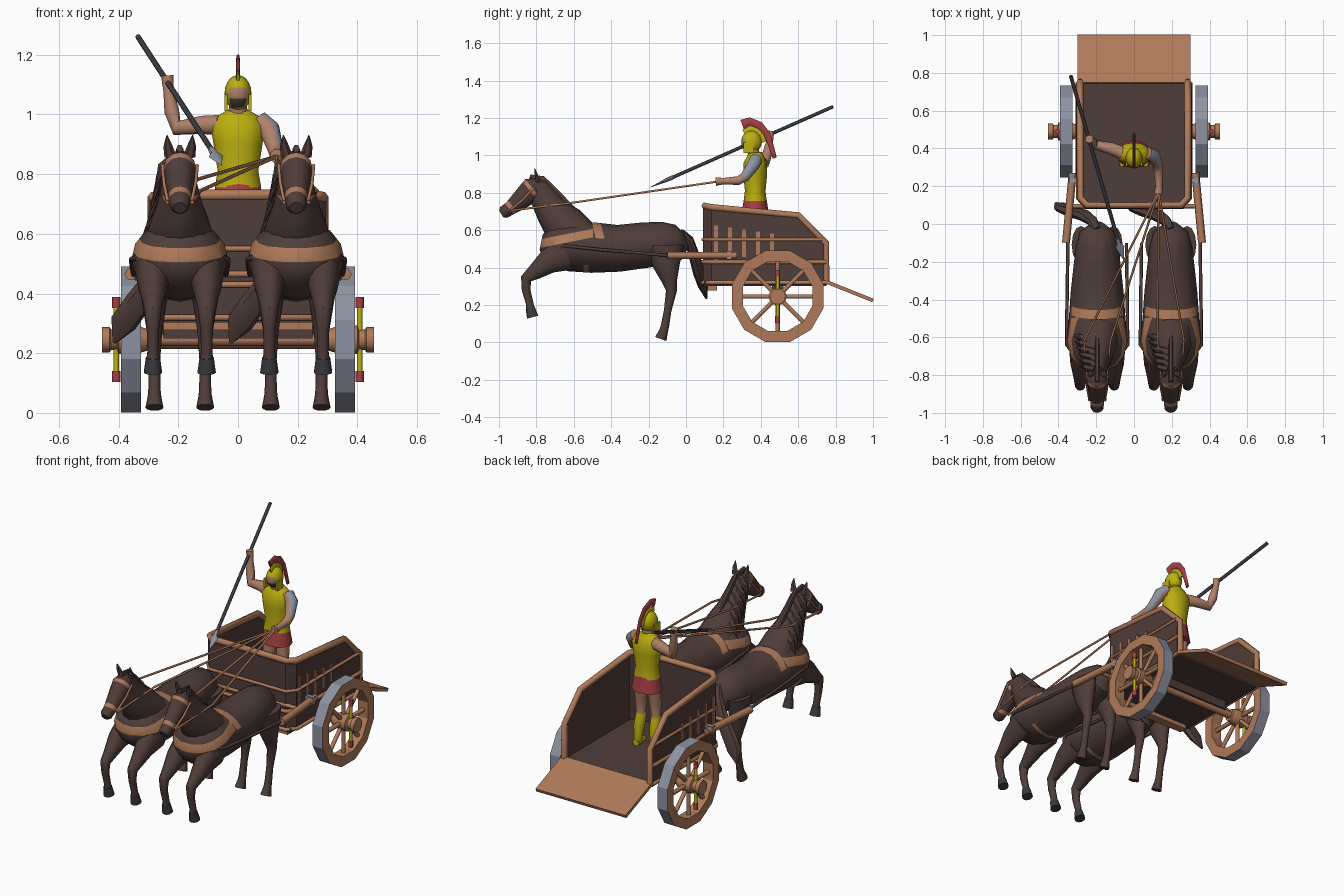
import bpy, bmesh, math, random
from mathutils import Vector as V, Matrix

if "Cube" in bpy.data.objects:
    bpy.data.objects.remove(bpy.data.objects["Cube"])
random.seed(3)

def material(name, r, g, b):
    m = bpy.data.materials.new(name)
    m.diffuse_color = (r, g, b, 1)
    m.use_nodes = True
    m.node_tree.nodes["Principled BSDF"].inputs["Base Color"].default_value = m.diffuse_color
    return m

BROWN = material("dark brown", .078, .047, .04)
TAN = material("tan wood", .43, .195, .10)
GOLD = material("yellow brass", .50, .43, .005)
RED = material("red cloth", .38, .05, .055)
STEEL = material("grey steel", .27, .29, .36)
DARK = material("dark grey", .045, .045, .05)
SKIN = material("skin", .43, .22, .14)

def finish(name, bm, *mats):
    bmesh.ops.recalc_face_normals(bm, faces=bm.faces)
    me = bpy.data.meshes.new(name)
    bm.to_mesh(me)
    bm.free()
    for m in mats:
        me.materials.append(m)
    o = bpy.data.objects.new(name, me)
    bpy.context.collection.objects.link(o)
    return o

def tube(name, pts, *mats, n=12, ref=(1, 0, 0)):
    """Loft of ellipses: each point is x, y, z, half width, half depth."""
    bm, rings, P = bmesh.new(), [], [V(p[:3]) for p in pts]
    for i, p in enumerate(pts):
        t = (P[min(i + 1, len(P) - 1)] - P[max(i - 1, 0)]).normalized()
        s = V(ref)
        s = (s - t * s.dot(t)).normalized()
        u = t.cross(s)
        rings.append([bm.verts.new(P[i] + s * p[3] * math.cos(a) + u * p[-1] * math.sin(a))
                      for a in (2 * math.pi * k / n for k in range(n))])
    for A, B in zip(rings, rings[1:]):
        for k in range(n):
            bm.faces.new((A[k], A[(k + 1) % n], B[(k + 1) % n], B[k]))
    bm.faces.new(rings[0])
    bm.faces.new(rings[-1])
    o = finish(name, bm, *mats)
    smooth.append(o)
    return o

def rod(name, pts, r, mat, res=1):
    c = bpy.data.curves.new(name, 'CURVE')
    c.dimensions, c.bevel_depth, c.bevel_resolution, c.use_fill_caps = '3D', r, res, True
    s = c.splines.new('POLY')
    s.points.add(len(pts) - 1)
    for q, p in zip(s.points, pts):
        q.co = (*p, 1)
    tmp = bpy.data.objects.new(name + "_path", c)
    bpy.context.collection.objects.link(tmp)
    bpy.context.view_layer.update()
    me = bpy.data.meshes.new_from_object(tmp.evaluated_get(bpy.context.evaluated_depsgraph_get()))
    bpy.data.objects.remove(tmp)
    me.materials.clear()
    me.materials.append(mat)
    o = bpy.data.objects.new(name, me)
    bpy.context.collection.objects.link(o)
    return o

def box(name, c, size, mat, rx=0):
    bm = bmesh.new()
    bmesh.ops.create_cube(bm, size=1, matrix=Matrix.Translation(c) @ Matrix.Rotation(rx, 4, 'X') @ Matrix.Diagonal((*size, 1)))
    return finish(name, bm, mat)

def stripe(o, co, no, w, keep=lambda c: True):
    """Cut a band into a mesh and give it the second material."""
    bm, co, no = bmesh.new(), V(co), V(no).normalized()
    bm.from_mesh(o.data)
    for d in (-w / 2, w / 2):
        bmesh.ops.bisect_plane(bm, geom=bm.verts[:] + bm.edges[:] + bm.faces[:], plane_co=co + no * d, plane_no=no)
    for f in bm.faces:
        c = f.calc_center_median()
        if abs((c - co).dot(no)) < w / 2 and keep(c):
            f.material_index = 1
    bm.to_mesh(o.data)
    bm.free()

def paint(o, rule):
    for f in o.data.polygons:
        f.material_index = rule(f.center, f.normal)

smooth = []
yz = lambda x, rows: [(x, *r) for r in rows]

# ---- horse, built once at x = 0 and copied ----
body = tube("horse_body", yz(0, [(.0, .55, .035, .04), (-.04, .535, .09, .095), (-.12, .53, .112, .115),
    (-.22, .52, .125, .122), (-.36, .503, .14, .125), (-.5, .507, .15, .135), (-.62, .515, .162, .135),
    (-.70, .52, .14, .115), (-.75, .53, .10, .08), (-.775, .535, .04, .04)]), BROWN, TAN, n=16)
stripe(body, (0, -.77, .53), (0, -.2, 1), .045, lambda c: c.y < -.45)
stripe(body, (0, -.47, .6), (0, 1, .25), .045, lambda c: c.z > .56)
stripe(body, (0, -.535, .4), (0, 1, 0), .025, lambda c: c.z < .43)
neck = tube("horse_neck", yz(0, [(-.55, .55, .12, .10), (-.65, .62, .105, .12), (-.715, .70, .075, .09),
    (-.765, .78, .055, .072), (-.80, .84, .045, .055)]), BROWN)
head = tube("horse_head", yz(0, [(-.765, .85, .032, .035), (-.82, .82, .055, .066), (-.88, .765, .047, .053),
    (-.94, .717, .036, .037), (-.975, .695, .034, .034), (-.988, .687, .022, .022)]), BROWN, TAN)
for y, z, w in ((-.935, .72, .022), (-.825, .815, .02)):
    stripe(head, (0, y, z), (0, -.77, -.62), w)
horse = [body, neck, head]
for s in (-1, 1):
    horse += [
        tube("horse_ear", [(s * .032, -.79, .86, .02, .014), (s * .04, -.80, .895, .015, .01), (s * .043, -.81, .93, .002, .002)], BROWN, n=6),
        tube("horse_front_leg", yz(s * .09, [(-.64, .48, .06, .10), (-.74, .43, .052, .065), (-.81, .375, .036, .042),
            (-.855, .34, .028, .03), (-.855, .28, .021, .023), (-.835, .205, .019, .02), (-.832, .18, .022, .023)]), BROWN),
        tube("horse_front_hoof", yz(s * .09, [(-.833, .185, .024, .025), (-.82, .135, .031, .031)]), DARK),
        tube("horse_hind_leg", yz(s * .085, [(-.11, .52, .05, .10), (-.105, .41, .048, .072), (-.088, .33, .035, .042),
            (-.078, .275, .026, .029), (-.098, .17, .019, .02), (-.112, .09, .02, .022), (-.12, .06, .022, .024), (-.135, .018, .03, .032)]), BROWN),
        rod("bridle_cheek_strap", [(s * .04, -.935, .71), (s * .052, -.87, .765), (s * .058, -.81, .83)], .006, TAN),
        rod("trace_strap", [(s * .08, -.745, .535), (s * .162, -.64, .515), (s * .16, -.45, .495), (s * .155, -.1, .465)], .009, BROWN)]
horse.append(tube("horse_tail", [(0, -.03, .59, .02, .02), (-.025, .015, .55, .03, .025), (-.07, .045, .46, .042, .03),
    (-.14, .07, .37, .045, .032), (-.19, .09, .30, .045, .025), (-.22, .11, .235, .006, .006)], BROWN, n=8))
horse.append(tube("horse_mane", yz(0, [(-.835, .885, .012, .015), (-.77, .87, .014, .025), (-.70, .795, .014, .03),
    (-.62, .715, .014, .028), (-.52, .645, .01, .01)]), BROWN, n=6))
for k in range(6):
    y, z = -.77 + .032 * k, .86 - .034 * k
    horse.append(tube("mane_tuft", [(-.01, y, z, .02, .02), (-.06 - .006 * k, y + .01, z - .035, .015, .02),
        (-.08 - .009 * k, y + .02, z - .10 - random.random() * .03, .003, .003)], BROWN, n=6))
for o in horse:
    twin = o.copy()
    twin.data = o.data.copy()
    bpy.context.collection.objects.link(twin)
    o.location.x, twin.location.x = -.195, .195
    if o in smooth:
        smooth.append(twin)

# ---- reins ----
for hx in (-.195, .195):
    for s in (-1, 1):
        rod("rein", [(hx + s * .042, -.935, .705), (hx + s * .07, -.62, .745), (.13, .17, .86)], .006, TAN)

# ---- chariot body ----
half = [(.285, .75, .53), (.285, .60, .68), (.285, .14, .722), (.25, .10, .73)]
rim = half + [(-x, y, z) for x, y, z in half[::-1]]
bm = bmesh.new()
cols = [(bm.verts.new((x, y, .31)), bm.verts.new((x, y, z))) for x, y, z in rim]
for a, b in zip(cols, cols[1:]):
    bm.faces.new((a[0], b[0], b[1], a[1]))
wall = finish("chariot_wall", bm, BROWN)
mod = wall.modifiers.new("thickness", 'SOLIDIFY')
mod.thickness, mod.offset = .02, 0
rod("top_rail", [(.285, .75, .31)] + rim + [(-.285, .75, .31)], .019, TAN)
for z, y, r in ((.55, .73, .01), (.43, .75, .012), (.32, .75, .012)):
    rod("wall_rail", [(.297, y, z), (.297, .14, z), (.255, .09, z), (-.255, .09, z), (-.297, .14, z), (-.297, y, z)], r, TAN)
box("chariot_floor", (0, .425, .315), (.56, .65, .025), BROWN)
box("rear_ramp", (0, .872, .275), (.60, .275, .02), TAN, -math.atan2(.10, .25))
box("axle_beam", (0, .49, .28), (.5, .06, .06), BROWN)
box("front_beam", (0, .14, .295), (.5, .05, .035), TAN)
rod("front_crossbar", [(-.34, .095, .465), (.34, .095, .465)], .012, TAN)
rod("axle", [(-.44, .49, .245), (.44, .49, .245)], .022, TAN)
for s in (-1, 1):
    rod("shaft", [(s * .36, -.10, .465), (s * .325, .27, .465)], .021, TAN)
    box("shaft_clamp", (s * .315, .23, .465), (.06, .025, .045), STEEL)
    for k in range(5):
        box("wall_ornament", (s * .297, .16 + .075 * k, .53), (.008, .022, .19 - .022 * k), TAN)

# ---- wheels ----
N = 12
for s in (-1, 1):
    bm, rings = bmesh.new(), []
    for k in range(N):
        a = 2 * math.pi * (k + .5) / N
        rings.append([bm.verts.new((s * x, .49 + r * math.cos(a), .2465 + r * math.sin(a)))
                      for x, r in ((.325, .193), (.325, .253), (.392, .253), (.392, .193))])
    for A, B in zip(rings, rings[1:] + rings[:1]):
        for j in range(4):
            f = bm.faces.new((A[j], B[j], B[(j + 1) % 4], A[(j + 1) % 4]))
            f.material_index = int(j == 1)
    finish("wheel_rim", bm, TAN, STEEL)
    for k in range(8):
        a = math.pi * k / 4
        rod("wheel_spoke", [(s * .36, .49, .245), (s * .36, .49 + .205 * math.cos(a), .245 + .205 * math.sin(a))], .013, TAN)
    tube("wheel_hub", [(s * x, .49, .245, r) for x, r in ((.30, .035), (.34, .048), (.40, .048), (.405, .034),
         (.425, .034), (.43, .042), (.455, .042))], TAN, ref=(0, 1, 0))
    rod("hub_pin", [(s * .408, .49, .13), (s * .408, .49, .36)], .010, GOLD)
    for z in (.122, .37):
        rod("pin_cap", [(s * .408, .49, z - .018), (s * .408, .49, z + .018)], .015, RED)

# ---- driver ----
tube("cuirass", [(0, .37, .755, .078, .062), (0, .37, .81, .068, .055), (0, .37, .90, .082, .064), (0, .37, .96, .092, .062),
    (0, .372, .995, .07, .045), (0, .37, 1.015, .035, .035)], GOLD)
tube("skirt", [(0, .37, .675, .09, .075), (0, .37, .77, .074, .06)], RED)
tube("neck", [(0, .365, .99, .032), (0, .355, 1.05, .03)], SKIN)
bm = bmesh.new()
bmesh.ops.create_uvsphere(bm, u_segments=16, v_segments=10, radius=1,
    matrix=Matrix.Translation((0, .35, 1.072)) @ Matrix.Diagonal((.045, .055, .06, 1)))
helmet = finish("helmet_head", bm, GOLD, SKIN, BROWN)
paint(helmet, lambda c, n: 0 if c.y > .325 or c.z > 1.095 or abs(c.x) > .03 else (2 if c.z < 1.05 else 1))
smooth.append(helmet)
for s in (-1, 1):
    box("cheek_guard", (s * .04, .335, 1.04), (.01, .055, .055), GOLD)
crest = [(.30, 1.165), (.34, 1.18), (.395, 1.16), (.435, 1.11), (.455, 1.05), (.475, .985)]
tube("helmet_crest", [(0, y, z, .007, .026 - .003 * i) for i, (y, z) in enumerate(crest)], RED, n=8)
tube("crest_holder", [(0, .31, 1.12, .006, .02), (0, .35, 1.14, .006, .02), (0, .395, 1.115, .006, .02), (0, .415, 1.07, .006, .015)], GOLD, n=8)
for s in (-1, 1):
    leg = tube("driver_leg", [(s * .042, .37, .70, .038), (s * .047, .36, .60, .034), (s * .05, .355, .52, .027), (s * .05, .355, .50, .031),
        (s * .052, .37, .44, .031), (s * .055, .38, .34, .02)], SKIN, GOLD, n=10)
    paint(leg, lambda c, n: int(c.z < .515))
    tube("driver_foot", [(s * .055, .40, .345, .02), (s * .058, .36, .345, .024, .02), (s * .064, .305, .34, .016, .01)], GOLD, n=8)
tube("raised_arm", [(-.06, .375, .965, .035), (-.12, .40, .965, .032), (-.205, .42, .955, .026), (-.222, .435, 1.01, .026),
    (-.233, .448, 1.08, .018), (-.237, .45, 1.13, .022)], SKIN, n=10, ref=(0, 1, 0))
arm = tube("rein_arm", [(.07, .375, .98, .034), (.105, .36, .95, .036), (.125, .315, .885, .027), (.13, .28, .865, .025),
    (.132, .20, .862, .018), (.13, .16, .86, .024)], SKIN, STEEL, n=10)
paint(arm, lambda c, n: int(c.y > .30 and n.x > .2))

# ---- spear ----
butt, tip = V((-.335, .785, 1.26)), V((-.055, -.19, .83))
at = lambda t: tuple(butt.lerp(tip, t))
rod("spear_shaft", [at(0), at(.9)], .010, DARK)
tube("spear_head", [(*at(t), w, d) for t, w, d in ((.88, .012, .012), (.91, .013, .01), (.93, .024, .008), (1, .001, .001))], STEEL, n=8)

# ---- smooth shading with sharp edges kept ----
bpy.ops.object.select_all(action='DESELECT')
for o in smooth:
    o.select_set(True)
bpy.context.view_layer.objects.active = smooth[0]
bpy.ops.object.shade_smooth_by_angle(angle=math.radians(40))
